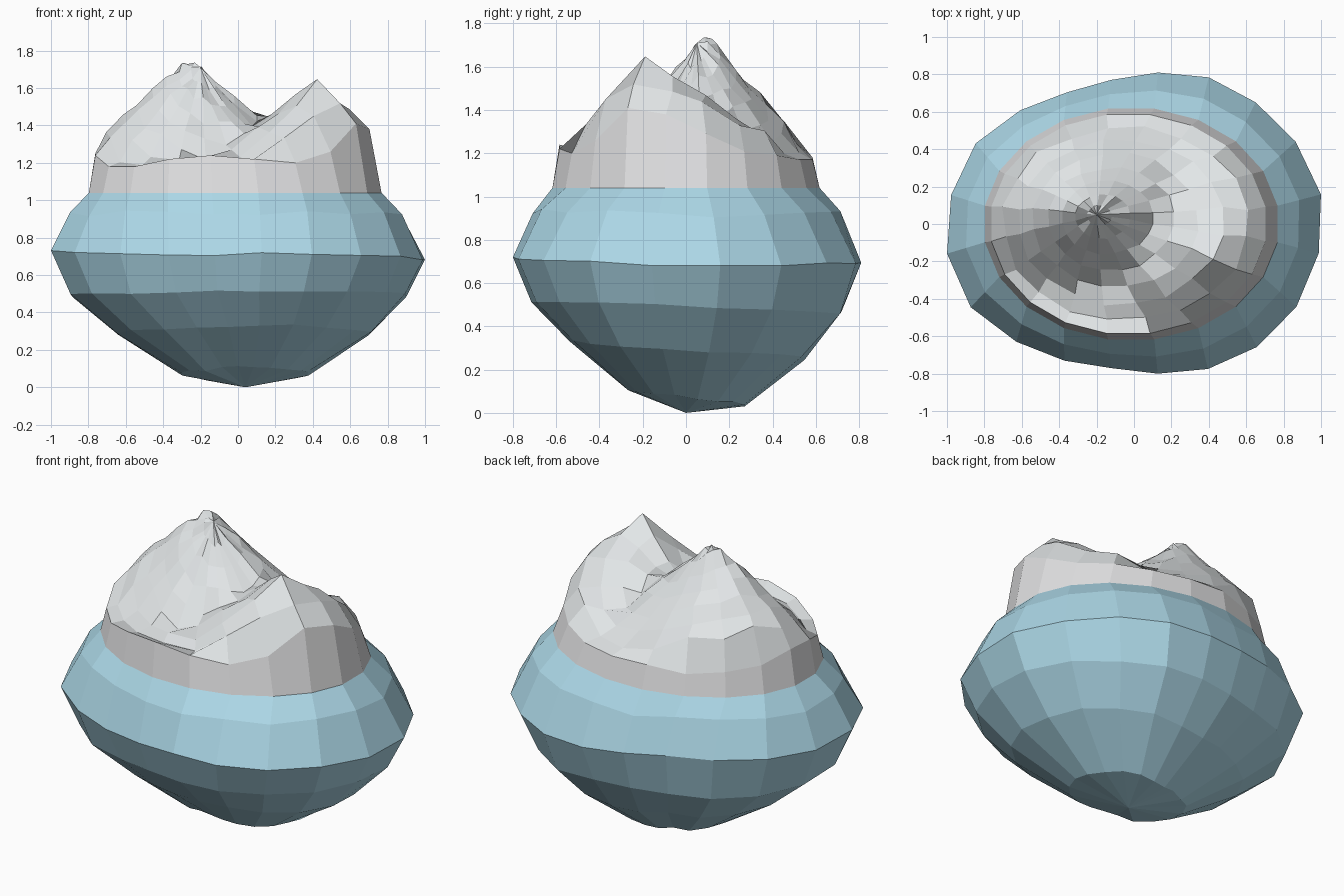
import bpy
import math
import random
from mathutils import Vector

random.seed(4)
cube = bpy.data.objects.get("Cube")
if cube:
    bpy.data.objects.remove(cube, do_unlink=True)

SEGMENTS = 20
ANGLES = [math.radians(9 + 18 * i) for i in range(SEGMENTS)]


def material(name, color):
    mat = bpy.data.materials.new(name)
    mat.use_nodes = True
    mat.diffuse_color = (*color, 1)
    mat.node_tree.nodes["Principled BSDF"].inputs["Base Color"].default_value = (*color, 1)
    return mat


snow = material("snow white", (0.76, 0.79, 0.80))
bare = material("pale ice", (0.76, 0.76, 0.77))
blue = material("submerged blue", (0.43, 0.71, 0.83))


def ellipse(cx, rx, ry, heights):
    return [Vector((cx + rx * math.cos(a), ry * math.sin(a), z))
            for a, z in zip(ANGLES, heights)]


def loft(name, rings, mat, tip=None, flip=False):
    """Join rings of equal size with quads and close the last one at a tip."""
    verts = [v for ring in rings for v in ring]
    faces = []
    for r in range(len(rings) - 1):
        for i in range(SEGMENTS):
            j = (i + 1) % SEGMENTS
            a, b = r * SEGMENTS, (r + 1) * SEGMENTS
            faces.append((a + i, a + j, b + j, b + i))
    if tip is not None:
        last = (len(rings) - 1) * SEGMENTS
        verts.append(tip)
        faces += [(last + i, last + (i + 1) % SEGMENTS, len(verts) - 1)
                  for i in range(SEGMENTS)]
    if flip:
        faces = [f[::-1] for f in faces]
    mesh = bpy.data.meshes.new(name)
    mesh.from_pydata(verts, [], faces)
    mesh.materials.append(mat)
    obj = bpy.data.objects.new(name, mesh)
    bpy.context.collection.objects.link(obj)
    return obj


# Irregular outline of the widest part, and the neat waterline above it
girth = [1.012, .97, .92, .88, .82, .78, .79, .86, .95, .99,
         1.012, .98, .89, .82, .78, .81, .87, .93, .975, 1.0]
waterline = ellipse(-0.015, 0.792, 0.625, [1.04] * SEGMENTS)
widest = [Vector((r * math.cos(a), r * math.sin(a),
                  0.71 - 0.02 * math.cos(a) + random.uniform(-0.015, 0.015)))
          for a, r in zip(ANGLES, girth)]
shoulder = [w.lerp(t, 0.5) + Vector((0, 0, 0.05 + random.uniform(-0.02, 0.02)))
            for w, t in zip(widest, waterline)]


def keel_ring(scale, z, shift, tilt):
    ring = []
    for w, a in zip(widest, ANGLES):
        s = scale * random.uniform(0.985, 1.015)
        ring.append(Vector((w.x * s + shift, w.y * s,
                            z - tilt * math.sin(a) + random.uniform(-0.01, 0.01))))
    return ring


# Underwater body, narrowing to a keel point and sagging towards the back
loft("submerged_ice",
     [waterline, shoulder, widest,
      keel_ring(0.90, 0.49, 0.0, 0.025),
      keel_ring(0.68, 0.29, 0.03, 0.04),
      keel_ring(0.34, 0.07, 0.04, 0.035)],
     blue, Vector((0.04, 0, 0)), flip=True)

# Exposed cliff band with an uneven top edge
rim_heights = [1.29, 1.21, 1.19, 1.17, 1.17, 1.18, 1.16, 1.18, 1.20, 1.25,
               1.24, 1.18, 1.18, 1.22, 1.24, 1.22, 1.20, 1.26, 1.41, 1.38]
rim = ellipse(-0.03, 0.742, 0.592, rim_heights)
loft("cliff_band", [waterline, rim], bare)


# Two peaks blended softly into the saddle and shelf between them
def peak_height(x, y, floor):
    dy = y - 0.09
    tall = 1.76 - math.hypot((x + 0.26) * 0.87, dy * (1.28 if dy < 0 else 1.15))
    dy = y + 0.19
    short = 1.65 - math.hypot((x - 0.42) * 0.78, dy * (1.08 if dy < 0 else 0.65))
    soft = 0.02
    return soft * math.log(sum(math.exp(h / soft) for h in (tall, short, floor)))


summit = Vector((-0.20, 0.05, 1.71))
cap_rings = [rim]
for t in (0.88, 0.75, 0.6, 0.46, 0.33, 0.2, 0.09):
    ring = []
    for i, edge in enumerate(rim):
        p = summit.lerp(edge, t)
        wobble = 0.018 * t
        at_short_peak = i == SEGMENTS - 2 and t == 0.75
        if not at_short_peak:
            p.x += random.uniform(-wobble, wobble)
            p.y += random.uniform(-wobble, wobble)
        floor = edge.z * t + 1.25 * (1 - t) - 0.015
        p.z = peak_height(p.x, p.y, floor)
        if not at_short_peak:
            p.z += random.uniform(-0.022, 0.015)
        ring.append(p)
    cap_rings.append(ring)
loft("snow_peaks", cap_rings, snow, summit)
